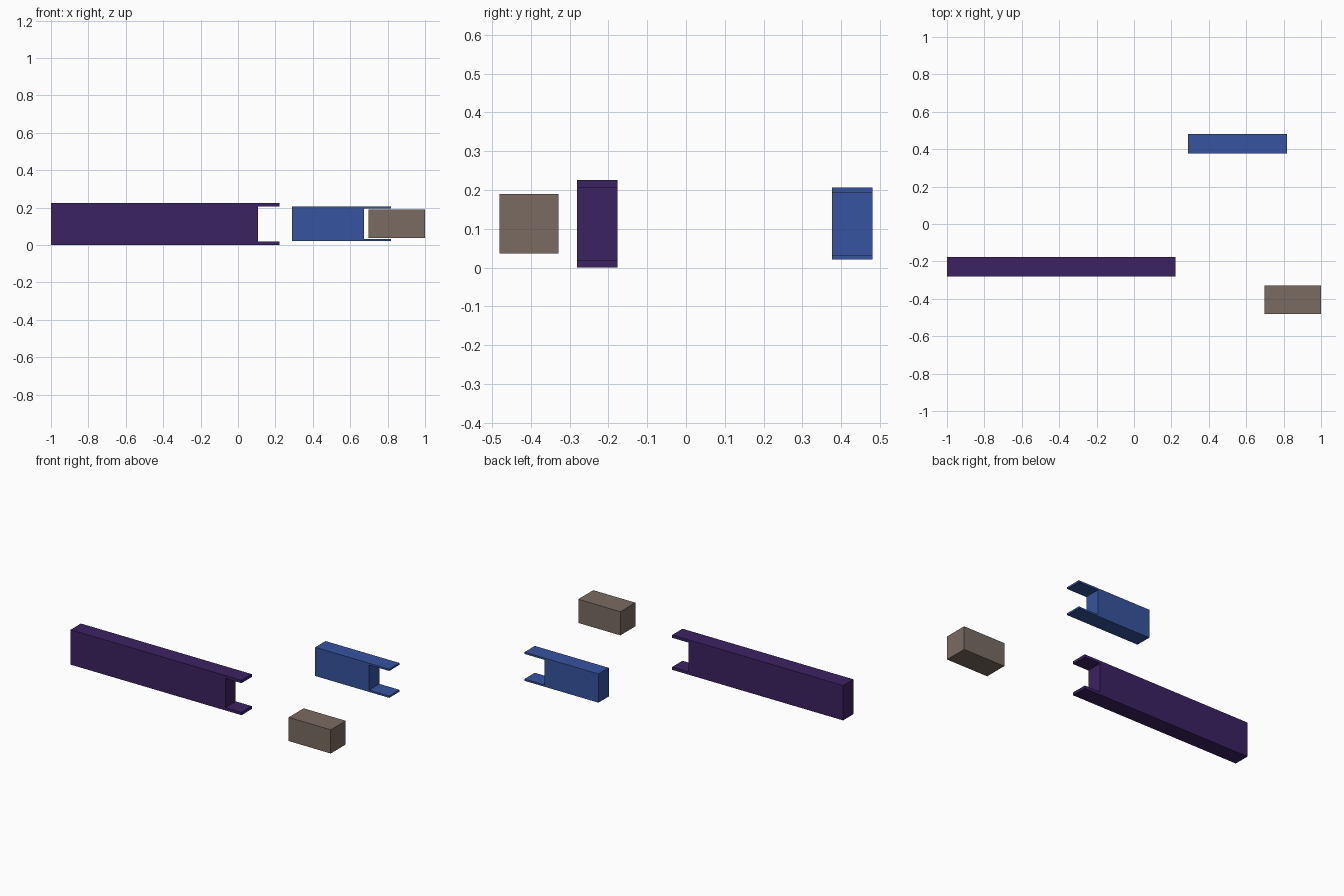
import bpy, bmesh

if "Cube" in bpy.data.objects:
    bpy.data.objects.remove(bpy.data.objects["Cube"])


def material(name, color):
    mat = bpy.data.materials.new(name)
    mat.diffuse_color = (*color, 1)
    mat.use_nodes = True
    mat.node_tree.nodes["Principled BSDF"].inputs["Base Color"].default_value = mat.diffuse_color
    return mat


def extrude_profile(name, profile, y0, y1, mat):
    """Extrude a closed XZ outline from y0 to y1."""
    bm = bmesh.new()
    face = bm.faces.new([bm.verts.new((x, y0, z)) for x, z in profile])
    ext = bmesh.ops.extrude_face_region(bm, geom=[face])
    moved = [g for g in ext["geom"] if isinstance(g, bmesh.types.BMVert)]
    bmesh.ops.translate(bm, verts=moved, vec=(0, y1 - y0, 0))
    bmesh.ops.recalc_face_normals(bm, faces=bm.faces)
    mesh = bpy.data.meshes.new(name)
    bm.to_mesh(mesh)
    bm.free()
    mesh.materials.append(mat)
    obj = bpy.data.objects.new(name, mesh)
    bpy.context.collection.objects.link(obj)
    return obj


def forked_beam(name, x0, notch, x1, y0, y1, z0, z1, t, mat):
    """Solid bar whose +x end carries two thin projecting plates."""
    profile = [(x0, z0), (x1, z0), (x1, z0 + t), (notch, z0 + t),
               (notch, z1 - t), (x1, z1 - t), (x1, z1), (x0, z1)]
    return extrude_profile(name, profile, y0, y1, mat)


purple = material("purple", (0.045, 0.016, 0.122))
blue = material("blue", (0.037, 0.087, 0.342))
brown = material("brown", (0.195, 0.147, 0.122))

# Long and short forked beams
forked_beam("long_forked_beam", -1.0, 0.107, 0.222, -0.281, -0.176,
            0.0, 0.2255, 0.0185, purple)
forked_beam("short_forked_beam", 0.289, 0.674, 0.818, 0.376, 0.481,
            0.0205, 0.206, 0.0118, blue)

# Plain block
extrude_profile("block", [(0.699, 0.037), (1.0, 0.037), (1.0, 0.19), (0.699, 0.19)],
                -0.481, -0.328, brown)
